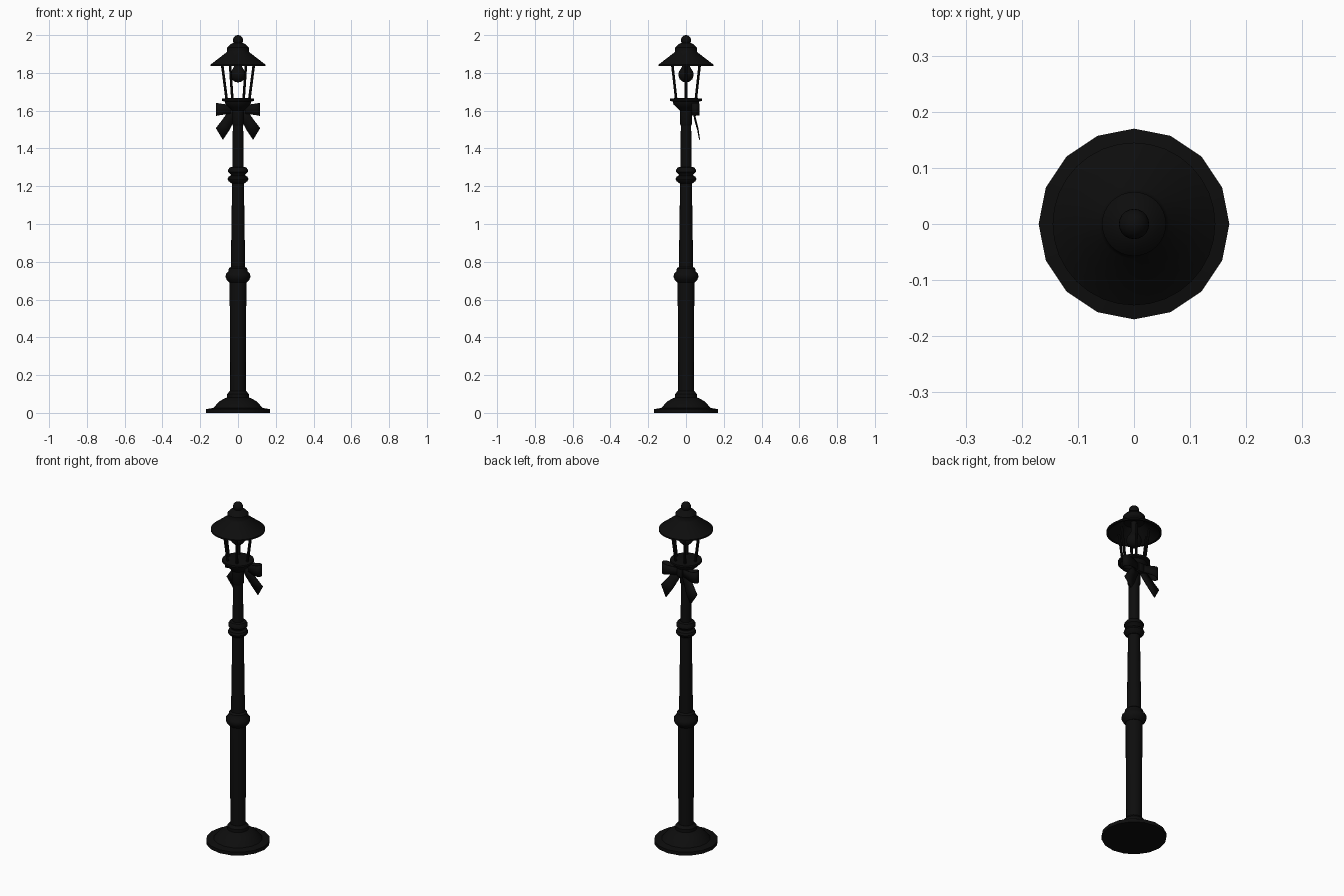
import bpy, bmesh
from math import sin, cos, pi, radians
from mathutils import Vector

cube = bpy.data.objects.get("Cube")
if cube:
    bpy.data.objects.remove(cube, do_unlink=True)

black = bpy.data.materials.new("black iron")
black.use_nodes = True
colour = (0.004, 0.004, 0.004, 1)
black.diffuse_color = colour
black.node_tree.nodes["Principled BSDF"].inputs["Base Color"].default_value = colour


def finish(name, bm, smooth=True):
    bmesh.ops.recalc_face_normals(bm, faces=bm.faces)
    mesh = bpy.data.meshes.new(name)
    bm.to_mesh(mesh)
    bm.free()
    mesh.materials.append(black)
    obj = bpy.data.objects.new(name, mesh)
    bpy.context.collection.objects.link(obj)
    if smooth:
        bpy.ops.object.select_all(action="DESELECT")
        obj.select_set(True)
        bpy.context.view_layer.objects.active = obj
        bpy.ops.object.shade_smooth_by_angle(angle=radians(35))
    return obj


def lathe(name, profile, sides=16):
    """Spin (radius, height) points round the z axis and cap open ends."""
    bm = bmesh.new()
    rings = [[bm.verts.new((r * cos(2 * pi * i / sides), r * sin(2 * pi * i / sides), z))
              for i in range(sides)] for r, z in profile]
    for low, high in zip(rings, rings[1:]):
        for i in range(sides):
            j = (i + 1) % sides
            bm.faces.new((low[i], low[j], high[j], high[i]))
    bm.faces.new(rings[0])
    bm.faces.new(rings[-1])
    return finish(name, bm)


def ribbon(name, path, thickness):
    """Strip through pairs of edge points, given thickness."""
    bm = bmesh.new()
    rows = [[bm.verts.new(p) for p in pair] for pair in path]
    for a, b in zip(rows, rows[1:]):
        bm.faces.new((a[0], a[1], b[1], b[0]))
    obj = finish(name, bm)
    solid = obj.modifiers.new("thickness", "SOLIDIFY")
    solid.thickness = thickness
    solid.offset = 0
    return obj


# Foot and post
lathe("base", [(0.17, 0), (0.17, 0.02), (0.13, 0.026), (0.118, 0.04), (0.10, 0.06),
               (0.075, 0.075), (0.057, 0.082), (0.057, 0.1), (0.044, 0.115)])
lathe("lower_post", [(0.041, 0.1), (0.0445, 0.71)])
lathe("middle_collar", [(0.046, 0.69), (0.06, 0.705), (0.066, 0.72), (0.064, 0.735),
                        (0.052, 0.748), (0.048, 0.765), (0.036, 0.775)])
lathe("middle_post", [(0.038, 0.76), (0.031, 1.24)])
lathe("upper_collar", [(0.034, 1.215), (0.05, 1.227), (0.055, 1.238), (0.05, 1.25),
                       (0.037, 1.258), (0.04, 1.265), (0.052, 1.275), (0.052, 1.287),
                       (0.043, 1.3), (0.029, 1.303)])
lathe("upper_post", [(0.029, 1.3), (0.027, 1.62)])
lathe("post_neck", [(0.027, 1.52), (0.033, 1.53), (0.033, 1.6), (0.05, 1.618),
                    (0.066, 1.632), (0.07, 1.648), (0.085, 1.652), (0.085, 1.663),
                    (0.06, 1.666)], 24)

# Lantern cage
for i in range(6):
    a = i * pi / 3
    low = Vector((0.06 * cos(a), 0.06 * sin(a), 1.66))
    high = Vector((0.084 * cos(a), 0.084 * sin(a), 1.845))
    bm = bmesh.new()
    bmesh.ops.create_cone(bm, cap_ends=True, segments=8, radius1=0.007, radius2=0.007,
                          depth=(high - low).length)
    turn = (high - low).to_track_quat("Z", "Y").to_matrix().to_4x4()
    bmesh.ops.transform(bm, matrix=turn, verts=bm.verts)
    bmesh.ops.translate(bm, vec=(low + high) / 2, verts=bm.verts)
    finish(f"cage_bar_{i + 1}", bm)

# Hanging bulb
lathe("bulb", [(0.003, 1.75), (0.02, 1.754), (0.034, 1.767), (0.041, 1.788), (0.037, 1.808),
               (0.025, 1.826), (0.016, 1.842), (0.016, 1.905)], 20)

# Hollow roof and finial
lathe("roof", [(0.03, 1.9), (0.053, 1.9), (0.134, 1.836), (0.145, 1.836), (0.145, 1.844),
               (0.062, 1.908), (0.057, 1.916), (0.057, 1.934), (0.042, 1.95),
               (0.026, 1.958), (0.015, 1.962)], 32)
bm = bmesh.new()
bmesh.ops.create_uvsphere(bm, u_segments=20, v_segments=12, radius=0.027)
bmesh.ops.translate(bm, vec=(0, 0, 1.973), verts=bm.verts)
finish("finial_ball", bm)

# Ribbon bow at the back of the post
bm = bmesh.new()
bmesh.ops.create_cube(bm, size=1)
bmesh.ops.scale(bm, vec=(0.04, 0.035, 0.055), verts=bm.verts)
bmesh.ops.translate(bm, vec=(0, 0.045, 1.605), verts=bm.verts)
bmesh.ops.bevel(bm, geom=bm.edges[:], offset=0.01, segments=2, affect="EDGES", profile=0.5)
finish("bow_knot", bm)

for side, s in (("left", 1), ("right", -1)):
    loop = []
    steps = 14
    for i in range(steps + 1):
        t = i / steps
        reach = sin(pi * t)
        x = s * (0.01 + 0.104 * reach ** 0.8)
        y = 0.05 - 0.02 * sin(2 * pi * t)
        half = 0.02 + 0.014 * reach
        loop.append(((x, y, 1.607 - half), (x, y, 1.607 + half)))
    ribbon(f"bow_loop_{side}", loop, 0.004)
    tail = [((s * 0.002, 0.04, 1.585), (s * 0.03, 0.04, 1.61)),
            ((s * 0.022, 0.048, 1.545), (s * 0.066, 0.046, 1.575)),
            ((s * 0.046, 0.062, 1.497), (s * 0.092, 0.055, 1.54)),
            ((s * 0.08, 0.072, 1.446), (s * 0.117, 0.063, 1.508))]
    ribbon(f"bow_tail_{side}", tail, 0.005)
